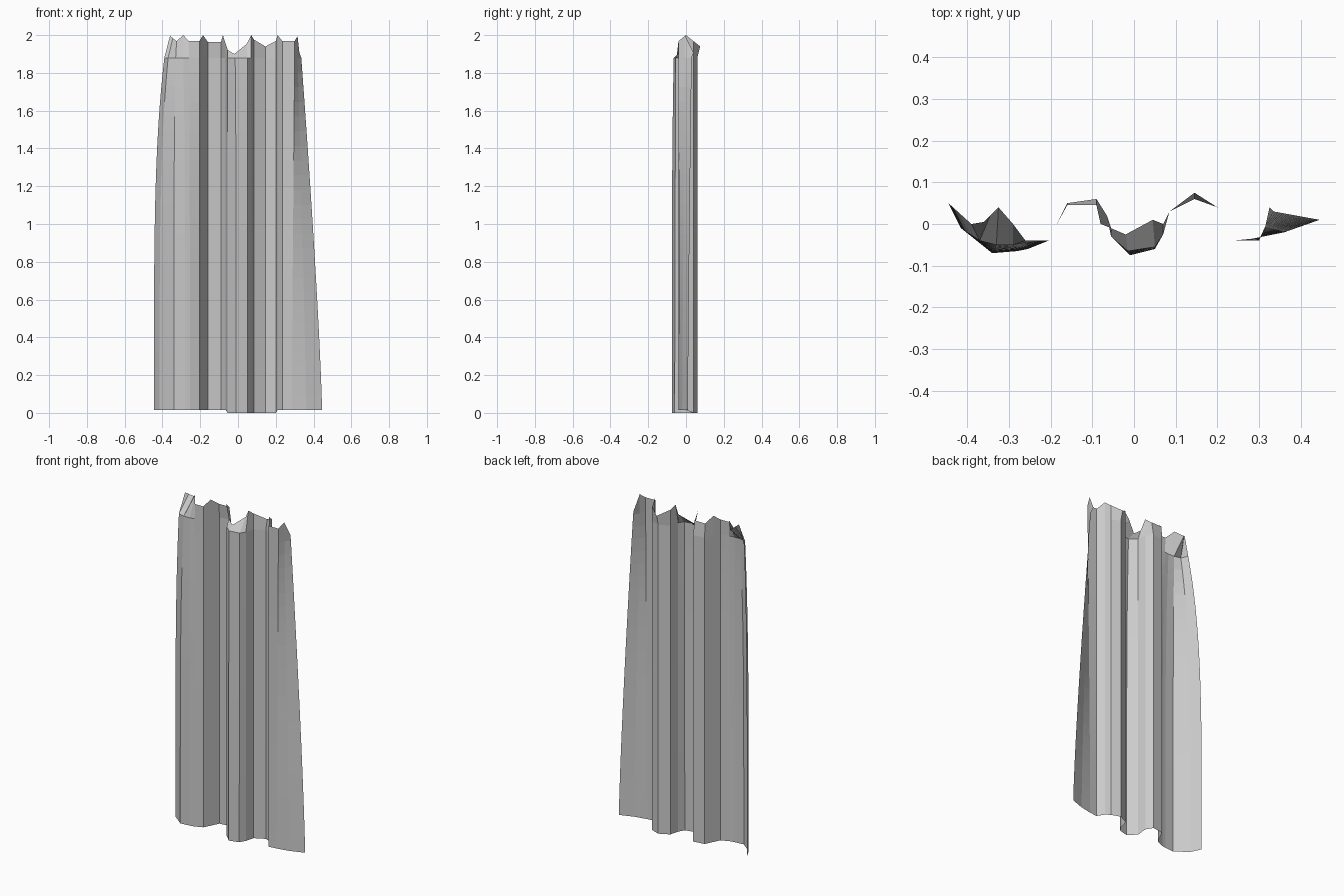
import bpy
import bmesh

default_cube = bpy.data.objects.get("Cube")
if default_cube:
    bpy.data.objects.remove(default_cube, do_unlink=True)

# Pleat line under the heading, left to right, in hundredths (x, y)
PLEATS = [(-39, 0), (-37, -4), (-33, -5), (-29, -5), (-26, -4.5), (-20.5, -4),
          (-18.5, 0), (-16, 5), (-9, 6), (-6.5, 2), (-5.5, -3), (-1.5, -6.5),
          (5, -5.5), (7, -2.5), (8.5, 3), (14.5, 6), (20, 4), (21, 0),
          (23.5, -4), (30, -4), (31.5, -0.5), (33.5, 3)]

# Where the hem spreads away from the pleat line
HEM = {0: (-44.5, 5), 1: (-41.5, -1), 2: (-34, -7), 3: (-28, -6.5), 4: (-25.5, -6),
       11: (-1, -7.5), 12: (5, -6), 19: (28.5, -3.5), 20: (36, -2), 21: (44.5, 1)}

# Where the top edge is pulled away from the pleat line
CREST = {0: (-36, 0.5), 1: (-34.5, 2), 2: (-32.5, 4), 3: (-29, 0), 4: (-26, -4),
         7: (-16, 4.5), 8: (-9, 4.5), 9: (-8, 0), 10: (-5.5, -1), 11: (-2, -2.5),
         12: (4.5, 1), 13: (7, 0), 15: (14.5, 7.5), 21: (32.5, 4)}

# Extra sag of the top edge at the pinched middle fold and the free side
SAG = {10: 0.07, 11: 0.08, 12: 0.04, 21: 0.06}

ROWS = 24
HEADING_Z = 1.88


def metres(point):
    return point[0] / 100, point[1] / 100


def hem_height(x):
    """The middle folds hang slightly lower than both sides."""
    if -0.06 < x < 0.21:
        return 0.0
    return 0.015


def blend(a, b, t):
    return a + (b - a) * t


def pleat_column(index, pleat):
    """Points of one fold line from the hem up to the top edge."""
    top_x, top_y = metres(pleat)
    hem_x, hem_y = metres(HEM.get(index, pleat))
    crest_x, crest_y = metres(CREST.get(index, pleat))
    base = hem_height(hem_x)
    # The left side bows outwards while the right side tapers evenly
    power = 4.0 if top_x < 0 else 1.25
    points = []
    for row in range(ROWS + 1):
        t = row / ROWS
        ease = t ** power
        points.append((blend(hem_x, top_x, ease),
                       blend(hem_y, top_y, ease),
                       blend(base, HEADING_Z, t)))
    # The top edge peaks wherever the cloth crosses the hanging line
    crest_z = 2.0 - 0.8 * abs(crest_y) - SAG.get(index, 0.0)
    points.append((crest_x, crest_y, crest_z))
    return points


def cloth_sheet(name, columns, material):
    """Join neighbouring fold lines with flat quads."""
    bm = bmesh.new()
    grid = [[bm.verts.new(p) for p in column] for column in columns]
    for left, right in zip(grid, grid[1:]):
        for row in range(len(left) - 1):
            bm.faces.new((left[row], right[row], right[row + 1], left[row + 1]))
    mesh = bpy.data.meshes.new(name)
    bm.to_mesh(mesh)
    bm.free()
    mesh.materials.append(material)
    sheet = bpy.data.objects.new(name, mesh)
    bpy.context.collection.objects.link(sheet)
    return sheet


# Plain grey cloth
grey = (0.6, 0.6, 0.6, 1.0)
cloth = bpy.data.materials.new("grey_cloth")
cloth.use_nodes = True
cloth.diffuse_color = grey
cloth.node_tree.nodes["Principled BSDF"].inputs["Base Color"].default_value = grey

# Pleated curtain
columns = [pleat_column(i, pleat) for i, pleat in enumerate(PLEATS)]
cloth_sheet("curtain", columns, cloth)
